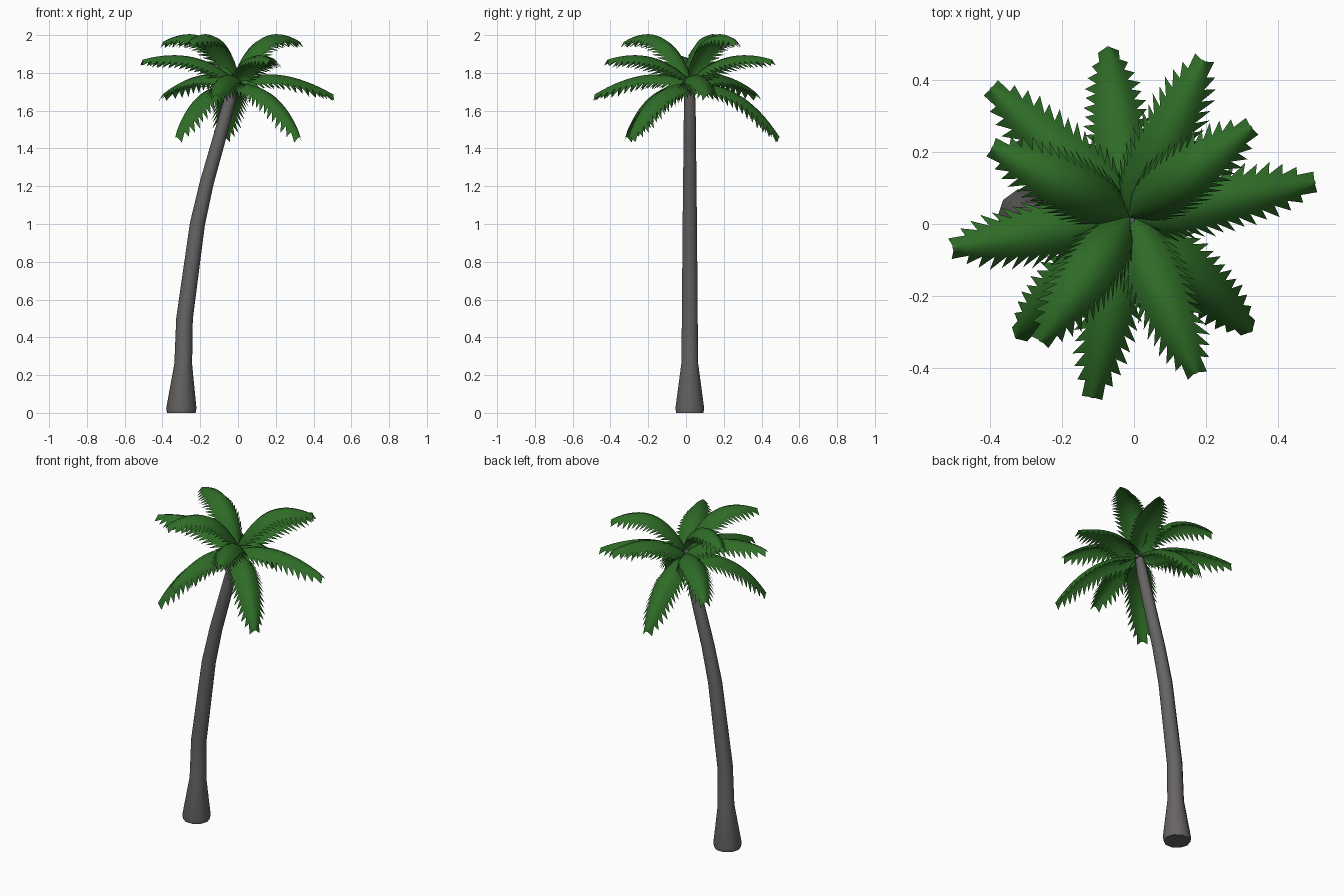
import bpy
import bmesh
from math import sin, cos, pi, atan2, hypot
from mathutils import Vector

cube = bpy.data.objects.get("Cube")
if cube:
    bpy.data.objects.remove(cube, do_unlink=True)


def make_material(name, rgb):
    mat = bpy.data.materials.new(name)
    mat.use_nodes = True
    mat.diffuse_color = (*rgb, 1)
    mat.node_tree.nodes["Principled BSDF"].inputs["Base Color"].default_value = (*rgb, 1)
    return mat


def make_object(name, bm, mat):
    mesh = bpy.data.meshes.new(name)
    bm.to_mesh(mesh)
    bm.free()
    mesh.materials.append(mat)
    for poly in mesh.polygons:
        poly.use_smooth = True
    obj = bpy.data.objects.new(name, mesh)
    bpy.context.collection.objects.link(obj)
    return obj


bark = make_material("grey bark", (0.135, 0.125, 0.125))
leaf = make_material("leaf green", (0.028, 0.15, 0.02))
CROWN = Vector((-0.015, 0.02, 0))


# Trunk: leaning path with a flared foot, given as (x, z, radius)
def build_trunk(sides=10):
    path = [(-0.30, 0, 0.076), (-0.30, 0.025, 0.08), (-0.29, 0.26, 0.047),
            (-0.283, 0.5, 0.044), (-0.215, 1.0, 0.04), (-0.165, 1.22, 0.037),
            (-0.1, 1.45, 0.035), (-0.045, 1.65, 0.032), (-0.015, 1.78, 0.02)]
    bm = bmesh.new()
    rings = []
    for i, (x, z, r) in enumerate(path):
        a, b = path[max(i - 1, 0)], path[min(i + 1, len(path) - 1)]
        tilt = atan2(b[0] - a[0], b[1] - a[1]) if i > 1 else 0
        rings.append([bm.verts.new((x + r * cos(tilt) * cos(2 * pi * k / sides),
                                    CROWN.y + r * sin(2 * pi * k / sides),
                                    z - r * sin(tilt) * cos(2 * pi * k / sides)))
                      for k in range(sides)])
    for low, high in zip(rings, rings[1:]):
        for k in range(sides):
            n = (k + 1) % sides
            bm.faces.new((low[k], low[n], high[n], high[k]))
    bm.faces.new(rings[0][::-1])
    bm.faces.new(rings[-1])
    trunk = make_object("trunk", bm, bark)
    bpy.context.view_layer.objects.active = trunk
    trunk.select_set(True)
    bpy.ops.object.shade_smooth_by_angle(angle=pi / 4)
    trunk.select_set(False)


# Frond: arched spine, folded blade on both sides, pointed leaflets on the edges
def build_frond(name, tip, base_z, arch, tip_z, segments=16):
    out = Vector((tip[0], tip[1], 0)) - CROWN
    reach = hypot(out.x, out.y) - 0.015
    out.normalize()
    side = Vector((-out.y, out.x, 0))
    up = Vector((0, 0, 1))
    p0 = CROWN + up * base_z
    p1 = CROWN + out * arch[0] + up * arch[1]
    p2 = CROWN + out * reach + up * tip_z
    bm = bmesh.new()
    rows = []
    for i in range(segments + 1):
        t = i / segments
        point = p0 * (1 - t) ** 2 + p1 * 2 * t * (1 - t) + p2 * t * t
        along = ((p1 - p0) * (1 - t) + (p2 - p1) * t).normalized()
        normal = along.cross(side)
        width = 0.007 + 0.058 * max(sin(pi * t ** 0.7), 0) ** 0.5
        row = {0: bm.verts.new(point)}
        for s in (-1, 1):
            row[s] = bm.verts.new(point + side * s * width * 0.6 - normal * width * 0.2)
            row[2 * s] = bm.verts.new(point + side * s * width - normal * width * 0.65)
        rows.append((row, along, normal))
    for i, ((a, _, _), (b, along, normal)) in enumerate(zip(rows, rows[1:])):
        for k in range(-2, 2):
            bm.faces.new((a[k], b[k], b[k + 1], a[k + 1]))
        size = 0.65 if i > segments - 3 else 1.0 - 0.15 * (i % 2)
        for s in (-1, 1):
            point = b[2 * s].co + (along * 0.024 + side * s * 0.034 - normal * 0.036) * size
            apex = bm.verts.new(point)
            loop = (a[2 * s], apex, b[2 * s])
            bm.faces.new(loop if s < 0 else loop[::-1])
    bmesh.ops.recalc_face_normals(bm, faces=bm.faces)
    if sum(f.normal.z for f in bm.faces) < 0:
        bmesh.ops.reverse_faces(bm, faces=bm.faces)
    make_object(name, bm, leaf)


build_trunk()

# Four tiers of three fronds: base height, arch control point, tip height, tips
tiers = {
    "top": (1.78, (0.15, 2.10), 1.965, [(0.34, 0.28), (-0.41, 0.22), (-0.27, -0.34)]),
    "upper": (1.76, (0.20, 1.95), 1.87, [(0.20, 0.47), (-0.52, -0.07), (0.18, -0.43)]),
    "lower": (1.75, (0.22, 1.86), 1.685, [(0.52, 0.12), (-0.12, -0.50), (-0.41, 0.39)]),
    "bottom": (1.74, (0.28, 1.77), 1.46, [(0.34, -0.31), (-0.34, -0.33), (-0.075, 0.51)]),
}
for tier, (base_z, arch, tip_z, tips) in tiers.items():
    for n, tip in enumerate(tips, 1):
        build_frond(f"{tier}_frond_{n}", tip, base_z, arch, tip_z)
